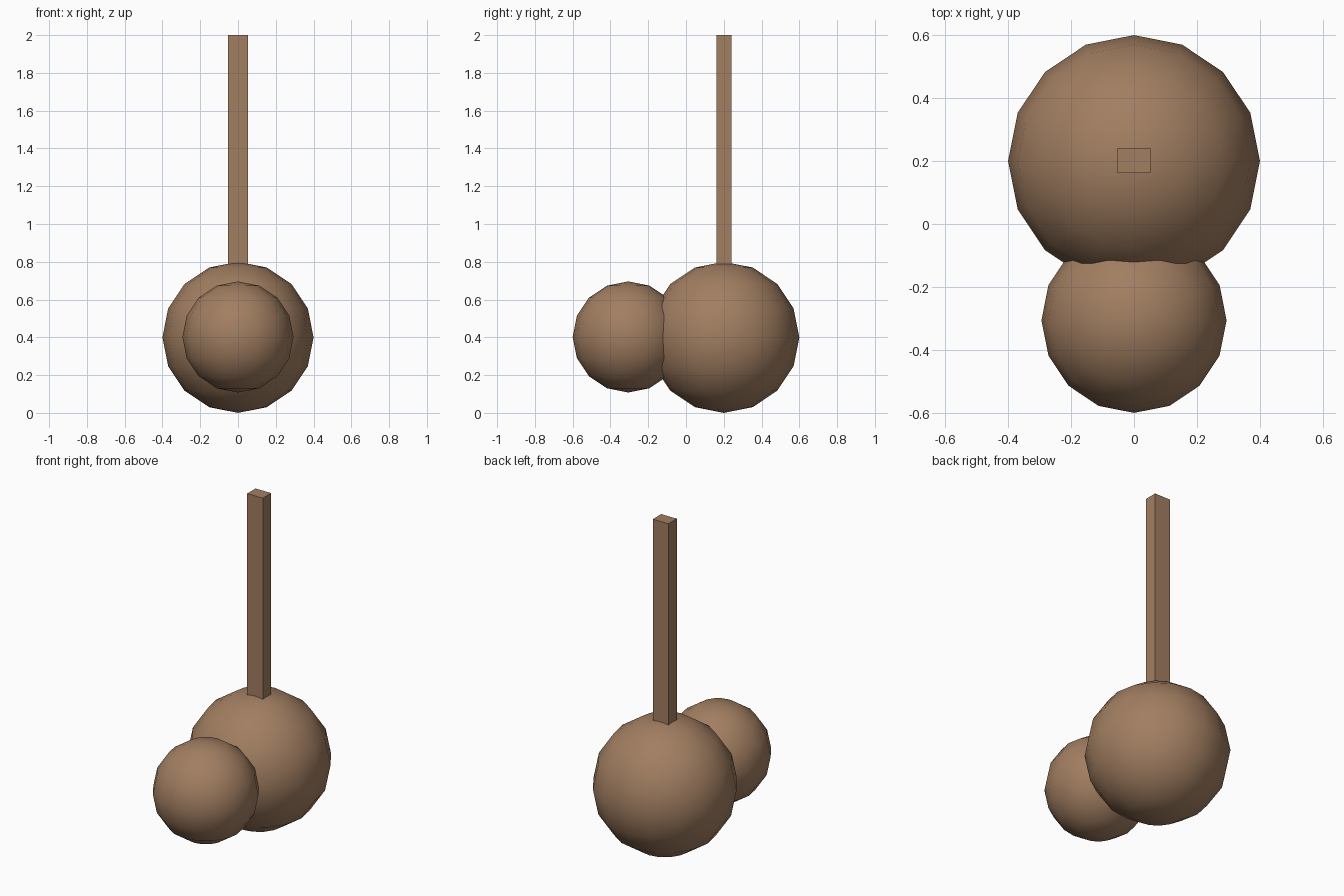
import bpy

if "Cube" in bpy.data.objects:
    bpy.data.objects.remove(bpy.data.objects["Cube"])

# Brown material shared by all parts
brown = bpy.data.materials.new("brown")
brown.diffuse_color = (0.36, 0.21, 0.12, 1)
brown.use_nodes = True
brown.node_tree.nodes["Principled BSDF"].inputs["Base Color"].default_value = brown.diffuse_color


def ball(name, radius, location):
    """Low-poly ball with smooth shading."""
    bpy.ops.mesh.primitive_uv_sphere_add(
        segments=16, ring_count=8, radius=radius, location=location)
    obj = bpy.context.object
    obj.name = name
    bpy.ops.object.shade_smooth()
    obj.data.materials.append(brown)
    return obj


# Large rear ball and small front ball, overlapping
ball("large_ball", 0.4, (0, 0.2, 0.4))
ball("small_ball", 0.294, (0, -0.306, 0.402))

# Square upright rod, its foot sunk into the large ball
bottom, top = 0.7, 2.0
bpy.ops.mesh.primitive_cube_add(size=1, location=(0, 0.202, (bottom + top) / 2))
rod = bpy.context.object
rod.name = "upright_rod"
rod.scale = (0.104, 0.08, top - bottom)
bpy.ops.object.transform_apply(location=False, rotation=False, scale=True)
rod.data.materials.append(brown)
